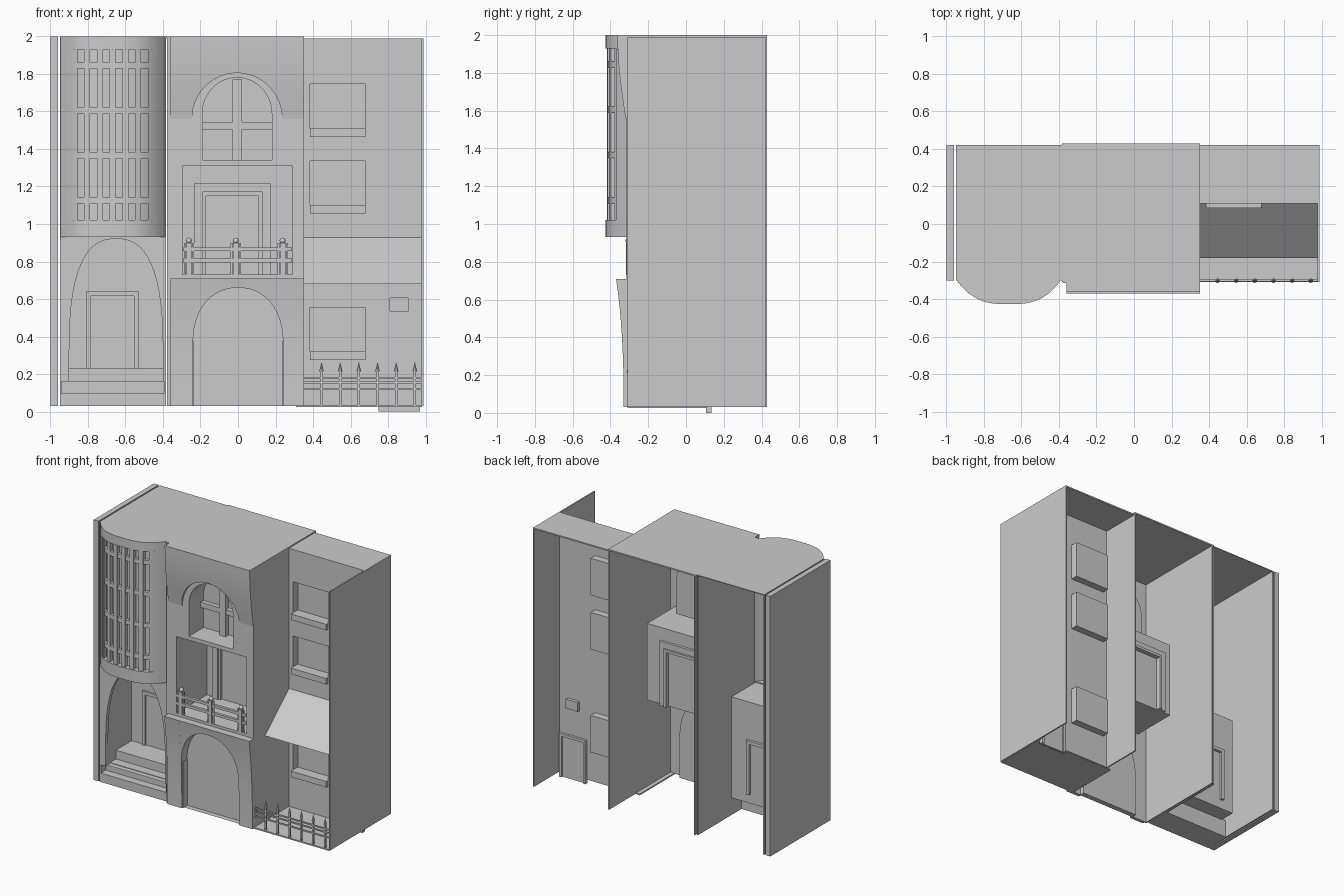
import bpy, bmesh, math

cube = bpy.data.objects.get("Cube")
if cube:
    bpy.data.objects.remove(cube)

stone = bpy.data.materials.new("grey_stone")
stone.use_nodes = True
stone.diffuse_color = (0.6, 0.6, 0.6, 1)
stone.node_tree.nodes["Principled BSDF"].inputs["Base Color"].default_value = (0.6, 0.6, 0.6, 1)


def finish(name, bm, smooth=False):
    bmesh.ops.recalc_face_normals(bm, faces=bm.faces)
    mesh = bpy.data.meshes.new(name)
    bm.to_mesh(mesh)
    bm.free()
    mesh.materials.append(stone)
    ob = bpy.data.objects.new(name, mesh)
    bpy.context.collection.objects.link(ob)
    bpy.ops.object.select_all(action="DESELECT")
    ob.select_set(True)
    bpy.context.view_layer.objects.active = ob
    if smooth:
        bpy.ops.object.shade_smooth_by_angle(angle=math.radians(35))
    return ob


def box(name, x0, x1, y0, y1, z0, z1):
    return prism(name, rect(x0, x1, z0, z1), y0, y1)


def rect(x0, x1, z0, z1):
    return [(x0, z0), (x1, z0), (x1, z1), (x0, z1)]


def prism(name, outline, y0, y1, open_front=False):
    """Extrude an x-z outline along y."""
    bm = bmesh.new()
    front = [bm.verts.new((x, y0, z)) for x, z in outline]
    back = [bm.verts.new((x, y1, z)) for x, z in outline]
    n = len(outline)
    for i in range(n):
        j = (i + 1) % n
        bm.faces.new((front[i], front[j], back[j], back[i]))
    bm.faces.new(back)
    if not open_front:
        bm.faces.new(front)
    return finish(name, bm)


def arch(cx, half, spring, top, power=2.0, n=24):
    """Points of a rounded arch from left to right."""
    pts = []
    for i in range(n + 1):
        t = -math.cos(math.pi * i / n)
        pts.append((cx + half * t, spring + (top - spring) * max(0, 1 - abs(t) ** power) ** (1 / power)))
    return pts


def panel(name, groups, front, back, rows=8):
    """Thick panel made of (x, z_low, z_high) columns, with front and back surfaces."""
    bm = bmesh.new()
    for cols in groups:
        grid = [[bm.verts.new((x, front(x, a + (b - a) * r / rows), a + (b - a) * r / rows))
                 for r in range(rows + 1)] for x, a, b in cols]
        for c, d in zip(grid, grid[1:]):
            for r in range(rows):
                bm.faces.new((c[r], d[r], d[r + 1], c[r + 1]))
    ext = bmesh.ops.extrude_face_region(bm, geom=bm.faces[:], use_keep_orig=True)
    for v in ext["geom"]:
        if isinstance(v, bmesh.types.BMVert):
            v.co.y = back(v.co.x, v.co.z)
    return finish(name, bm, True)


def arch_panel(name, x0, x1, z0, z1, curve, front, back):
    a, b = curve[0][0], curve[-1][0]
    panel(name, [[(x0, z0, z1), (a, z0, z1)],
                 [(x, z, z1) for x, z in curve],
                 [(b, z0, z1), (x1, z0, z1)]], front, lambda x, z: back)


def wall(name, x0, x1, y0, y1, z0, z1, holes):
    """Thin wall with openings cut through it."""
    ob = box(name, x0, x1, y0, y1, z0, z1)
    for outline in holes:
        cutter = prism("cutter", outline, y0 - 0.1, y1 + 0.1)
        bpy.context.view_layer.objects.active = ob
        mod = ob.modifiers.new("opening", "BOOLEAN")
        mod.operation, mod.solver, mod.object = "DIFFERENCE", "EXACT", cutter
        bpy.ops.object.modifier_apply(modifier=mod.name)
        bpy.data.objects.remove(cutter)


def door_frame(name, x0, x1, z0, z1, y0, y1, w):
    box(name + "_left", x0, x0 + w, y0, y1, z0, z1)
    box(name + "_right", x1 - w, x1, y0, y1, z0, z1)
    box(name + "_top", x0 + w, x1 - w, y0, y1, z1 - w, z1)


# Dividing side walls
box("left_pilaster", -1, -0.96, -0.3, 0.42, 0.03, 2)
for nm, x, y1, z1 in (("bay_outer_wall", -0.95, 0.42, 2), ("bay_inner_wall", -0.395, 0.42, 2),
                      ("middle_wall_a", -0.378, 0.43, 2), ("middle_wall_b", 0.342, 0.43, 2),
                      ("end_wall", 0.978, 0.42, 1.99)):
    box(nm, x, x + 0.01, -0.31 if x > -0.39 else -0.3, y1, 0.03, z1)

# Curved bay with lattice window
BX0, BX1 = -0.945, -0.39


def bay(x, z=0):
    t = abs(2 * (x - BX0) / (BX1 - BX0) - 1)
    return -0.3 - 0.127 * max(0, 1 - t ** 3)


def bay_strip(name, x0, x1, z0, z1, inset, depth, n=24):
    cols = [(x0 + (x1 - x0) * i / n, z0, z1) for i in range(n + 1)]
    panel(name, [cols], lambda x, z: bay(x) + inset, lambda x, z: bay(x) + inset + depth, 1)


bay_strip("bay_lower_band", BX0, BX1, 0.93, 1.02, 0, 0.05)
bay_strip("bay_upper_band", BX0, BX1, 1.93, 2, 0, 0.05)
bay_strip("bay_left_jamb", BX0, -0.88, 1.02, 1.93, 0, 0.05, 6)
bay_strip("bay_right_jamb", -0.455, BX1, 1.02, 1.93, 0, 0.05, 6)
bay_strip("bay_glass", -0.88, -0.455, 1.02, 1.93, 0.045, 0.004)
for i in range(7):
    x = -0.872 + i * 0.068
    bay_strip("lattice_upright", x - 0.016, x + 0.016, 1.02, 1.93, 0.008, 0.03, 2)
for z in (1.125, 1.365, 1.605, 1.845):
    bay_strip("lattice_crossbar", -0.88, -0.455, z - 0.016, z + 0.016, 0.01, 0.025)
for nm, z, yb in (("bay_roof", 1.994, 0.42), ("bay_floor", 0.93, -0.26)):
    cols = [(BX0 + (BX1 - BX0) * i / 24, z, z + 0.006) for i in range(25)]
    panel(nm, [cols], bay, lambda x, z, yb=yb: yb, 1)

# Arched porch under the bay, with steps and door
porch = arch(-0.65, 0.25, 0.3, 0.92, 2.6)
arch_panel("porch_arch", BX0, BX1, 0.16, 0.935, porch, lambda x, z: -0.3, -0.27)
prism("porch_recess", rect(-0.905, -0.395, 0.16, 0.925), -0.28, 0.02, True)
for i, y in enumerate((-0.3, -0.24, -0.17)):
    x = -0.945 if i < 2 else -0.905
    box("porch_step", x, -0.39, y, -0.1, 0.03 + 0.067 * i, 0.097 + 0.067 * i)
box("porch_floor", -0.905, -0.395, -0.1, 0.02, 0.2, 0.23)
door_frame("porch_door_frame", -0.81, -0.53, 0.23, 0.64, 0.005, 0.04, 0.025)

# Middle house: roof, pierced front wall and recesses
box("middle_roof", -0.385, 0.352, -0.31, 0.43, 1.99, 2)
gate = [(-0.24, 0.0)] + arch(0, 0.24, 0.36, 0.66, 2.2) + [(0.24, 0.0)]
light = [(-0.19, 1.34)] + arch(-0.005, 0.185, 1.59, 1.78) + [(0.18, 1.34)]
balcony = rect(-0.295, 0.29, 0.73, 1.31)
wall("middle_front_wall", -0.378, 0.352, -0.315, -0.305, 0.03, 1.995, [gate, light, balcony])
gate_in = [(x, max(z, 0.03)) for x, z in gate]
prism("gate_recess", gate_in, -0.31, -0.27, True)
prism("arched_window_recess", light, -0.31, -0.14, True)
prism("balcony_recess", balcony, -0.31, 0.05, True)

# Arched window bars
box("window_mullion", -0.03, 0.02, -0.18, -0.14, 1.34, 1.77)
box("window_transom", -0.19, 0.18, -0.175, -0.14, 1.505, 1.545)

# Balcony door and railing
door_frame("balcony_door_outer_frame", -0.235, 0.175, 0.73, 1.215, 0.025, 0.07, 0.045)
door_frame("balcony_door_inner_frame", -0.19, 0.13, 0.73, 1.17, 0.035, 0.085, 0.02)
for z in (0.805, 0.865):
    box("balcony_rail", -0.293, 0.288, -0.315, -0.295, z - 0.01, z + 0.01)
for x in (-0.262, -0.012, 0.238):
    box("balcony_post", x - 0.014, x + 0.014, -0.318, -0.29, 0.73, 0.9)
    bpy.ops.mesh.primitive_uv_sphere_add(segments=12, ring_count=8, radius=0.016, location=(x, -0.304, 0.911))
    ball = bpy.context.object
    ball.name = "balcony_finial"
    ball.data.materials.append(stone)
    bpy.ops.object.shade_smooth()
    for dx in (-0.022, 0.022):
        box("balcony_baluster", x + dx - 0.005, x + dx + 0.005, -0.31, -0.3, 0.73, 0.9)

# Flared hood and gate surround
arch_panel("window_hood", -0.36, 0.352, 1.56, 2, arch(-0.005, 0.24, 1.56, 1.805),
           lambda x, z: -0.32 - 0.043 * math.sin(math.pi / 2 * (z - 1.56) / 0.44), -0.31)
arch_panel("gate_surround", -0.36, 0.352, 0.03, 0.71, arch(0, 0.24, 0.36, 0.66, 2.2),
           lambda x, z: -0.33 - 0.04 * ((z - 0.03) / 0.68) ** 2.5, -0.31)
for s in (-1, 1):
    box("gate_jamb", s * 0.24 - 0.004, s * 0.24 + 0.004, -0.32, -0.27, 0.03, 0.38)

# Set-back house with recessed windows
windows = [rect(0.385, 0.68, z, z + 0.28) for z in (0.275, 1.055, 1.465)]
plaque = rect(0.81, 0.91, 0.535, 0.605)
wall("setback_wall", 0.35, 0.98, 0.108, 0.116, 0.03, 1.99, windows + [plaque])
for w in windows:
    z = w[0][1]
    prism("window_recess", w, 0.11, 0.17, True)
    box("window_sill", 0.385, 0.68, 0.085, 0.165, z, z + 0.045)
prism("plaque_recess", plaque, 0.11, 0.14, True)
box("setback_roof", 0.35, 0.98, 0.11, 0.42, 1.98, 1.99)
box("front_yard", 0.31, 0.98, -0.31, 0.11, 0.025, 0.035)
door_frame("back_door_frame", 0.75, 0.97, 0, 0.33, 0.106, 0.135, 0.02)
box("back_door", 0.77, 0.95, 0.106, 0.122, 0, 0.31)

# Sloping awning
bm = bmesh.new()
corners = [(0.352, 0.11, 0.93), (0.978, 0.11, 0.93), (0.978, -0.18, 0.68), (0.352, -0.18, 0.68)]
bm.faces.new([bm.verts.new(c) for c in corners])
finish("awning", bm)

# Spiked fence
for z in (0.12, 0.155, 0.18):
    box("fence_rail", 0.35, 0.98, -0.306, -0.297, z - 0.005, z + 0.005)
for i in range(6):
    x = 0.445 + i * 0.0995
    box("fence_post", x - 0.006, x + 0.006, -0.308, -0.296, 0.03, 0.22)
    bpy.ops.mesh.primitive_cone_add(vertices=8, radius1=0.012, radius2=0, depth=0.05, location=(x, -0.302, 0.24))
    spike = bpy.context.object
    spike.name = "fence_spike"
    spike.data.materials.append(stone)
